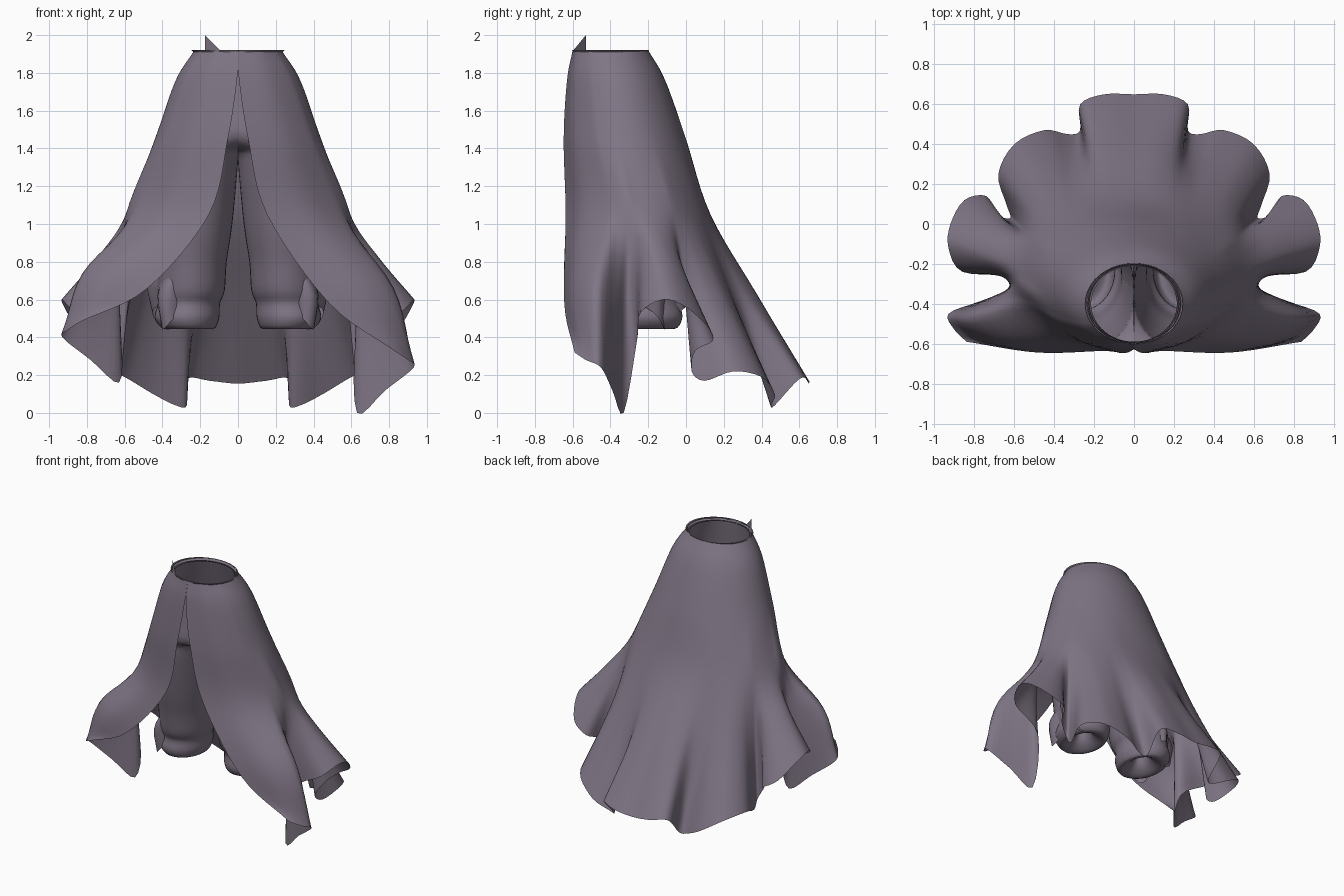
import bpy
from math import sin, cos, acos, pi, radians
from mathutils import Vector

cube = bpy.data.objects.get("Cube")
if cube:
    bpy.data.objects.remove(cube, do_unlink=True)

cloth = bpy.data.materials.new("dusky mauve cloth")
cloth.use_nodes = True
colour = (0.215, 0.18, 0.235, 1)
cloth.diffuse_color = colour
shader = cloth.node_tree.nodes["Principled BSDF"]
shader.inputs["Base Color"].default_value = colour
shader.inputs["Roughness"].default_value = 0.8


def smooth_path(points, steps):
    """Catmull-Rom path through the points."""
    padded = [points[0] * 2 - points[1]] + points + [points[-1] * 2 - points[-2]]
    path = []
    for a, b, c, d in zip(padded, padded[1:], padded[2:], padded[3:]):
        for step in range(steps):
            t = step / steps
            path.append(b + (c - a) * (t / 2)
                        + (a * 2 - b * 5 + c * 4 - d) * (t * t / 2)
                        + (b * 3 - a - c * 3 + d) * (t ** 3 / 2))
    return path + [points[-1].copy()]


def add_mesh(name, verts, faces):
    mesh = bpy.data.meshes.new(name)
    mesh.from_pydata([tuple(v) for v in verts], [], faces)
    mesh.materials.append(cloth)
    mesh.shade_smooth()
    mesh.update()
    obj = bpy.data.objects.new(name, mesh)
    bpy.context.collection.objects.link(obj)


def loft(name, columns):
    """Skin a grid of points given as columns of equal length."""
    length = len(columns[0])
    verts = [p for column in columns for p in column]
    faces = []
    for i in range(len(columns) - 1):
        for k in range(length - 1):
            corner = i * length + k
            faces.append((corner, corner + 1, corner + length + 1, corner + length))
    add_mesh(name, verts, faces)


# Skirt: girth rings as (height, half width, centre y, half depth, slit angle)
rings = [(1.92, 0.23, -0.4, 0.2, 0), (1.76, 0.33, -0.37, 0.26, 1),
         (1.45, 0.44, -0.325, 0.325, 7), (1.05, 0.595, -0.26, 0.39, 15)]
# Fold lines from the slit to the back: angle at the knee, then hem point
folds = [(15, .84, -.59, .32), (40, .9, -.53, .28), (64, .93, -.45, .24),
         (75, .78, -.39, .12), (82, .63, -.33, 0), (87, .64, -.26, .38),
         (91, .86, -.24, .53), (96, .93, -.12, .6), (102, .92, 0, .56),
         (108, .85, .12, .45), (113, .74, .14, .38), (117, .69, .05, .33),
         (120, .62, .03, .22), (124, .64, .1, .17), (130, .68, .25, .22),
         (137, .6, .4, .19), (145, .45, .47, .1), (152, .33, .45, .04),
         (158, .27, .47, .04), (164, .27, .6, .18), (172, .15, .65, .17),
         (180, 0, .65, .155)]
last = len(folds) - 1
# Sideways, forward and downward fullness of the front panel at mid-calf
panel_belly = {0: (0, -0.03, -0.12), 1: (0.05, -0.05, -0.04),
               2: (0.1, -0.03, 0), 3: (0.04, 0, 0)}


def hem_point(index, side):
    angle, x, y, z = folds[index]
    # the right front corner hangs a little higher than the left
    lift = 0.16 if side < 0 and index < 5 else 0
    return Vector((side * x, y, z + lift))


def fold_column(index, side):
    share = (folds[index][0] - folds[0][0]) / (180 - folds[0][0])
    points = []
    for height, width, middle, depth, slit in rings:
        turn = radians(slit + share * (180 - slit))
        points.append(Vector((side * width * sin(turn),
                              middle - depth * cos(turn), height)))
    hem = hem_point(index, side)
    # folds soften upward, so mid-calf follows a blurred hem
    blurred = hem
    if 2 < index < last:
        blurred = (hem * 2 + hem_point(index - 1, side)
                   + hem_point(index + 1, side)) / 4
    low = points[-1].lerp(blurred, 0.48)
    out, forward, down = panel_belly.get(index, (0, 0, 0))
    low += Vector((side * out, forward, down))
    return smooth_path(points + [low, hem], 6)


fold_columns = [fold_column(i, 1) for i in range(last + 1)]
fold_columns += [fold_column(i, -1) for i in reversed(range(last))]
fine_rows = [smooth_path(list(row), 4) for row in zip(*fold_columns)]
loft("skirt", [list(column) for column in zip(*fine_rows)])


def arc(ring, sides, limit=pi, wave=0):
    """Oval arc that faces +x and opens toward -x."""
    height, x, y, width, depth = ring
    points = []
    for i in range(sides + 1):
        turn = limit * (2 * i / sides - 1)
        swell = 1 + wave * sin(5 * turn)
        points.append(Vector((x + width * swell * cos(turn),
                              y + depth * swell * sin(turn),
                              height + wave * 0.3 * cos(4 * turn))))
    return points


# Waist rim: a narrow turned-out lip
rim = [arc((1.9, 0, -0.4, 0.225, 0.195), 40), arc((1.92, 0, -0.4, 0.245, 0.203), 40)]
loft("waist_rim", list(zip(*rim)))

# Corner of the wrap standing up above the waist
add_mesh("waist_tab", [(-0.175, -0.53, 1.91), (-0.09, -0.6, 1.915),
                       (-0.175, -0.53, 2.0)], [(0, 1, 2)])

# Trouser leg: rings as height, centre x, centre y, half width, half depth;
# above the crotch each ring stops at the middle, at the hem it tucks inside
leg_rings = [(1.9, 0, -.4, .215, .19), (1.6, .03, -.37, .29, .25),
             (1.43, .09, -.34, .25, .28), (1.33, .18, -.33, .18, .27),
             (1.0, .22, -.3, .19, .24), (.8, .24, -.27, .18, .22),
             (.65, .25, -.24, .18, .22), (.58, .26, -.23, .165, .2),
             (.5, .27, -.23, .17, .21), (.445, .26, -.23, .13, .17),
             (.49, .26, -.23, .06, .08), (.58, .26, -.23, .02, .03)]
cuff_rings = [(.76, .28, -.24, .13, .18), (.66, .28, -.24, .18, .2),
              (.5, .28, -.23, .15, .19)]


def loft_side(name, ring_points, side, steps):
    columns = [smooth_path(list(c), steps) for c in zip(*ring_points)]
    loft(name, [[Vector((side * p.x, p.y, p.z)) for p in c] for c in columns])


for side, word in ((1, "left"), (-1, "right")):
    leg = [arc(ring, 36, acos(-min(1, ring[1] / ring[3]))) for ring in leg_rings]
    loft_side(word + "_trouser_leg", leg, side, 4)
    # Ruffled cuff that flares toward the outside of the leg
    cuff = [arc(ring, 30, pi * 0.55, wave)
            for ring, wave in zip(cuff_rings, (0.1, 0.16, 0.2))]
    loft_side(word + "_cuff_ruffle", cuff, side, 3)
